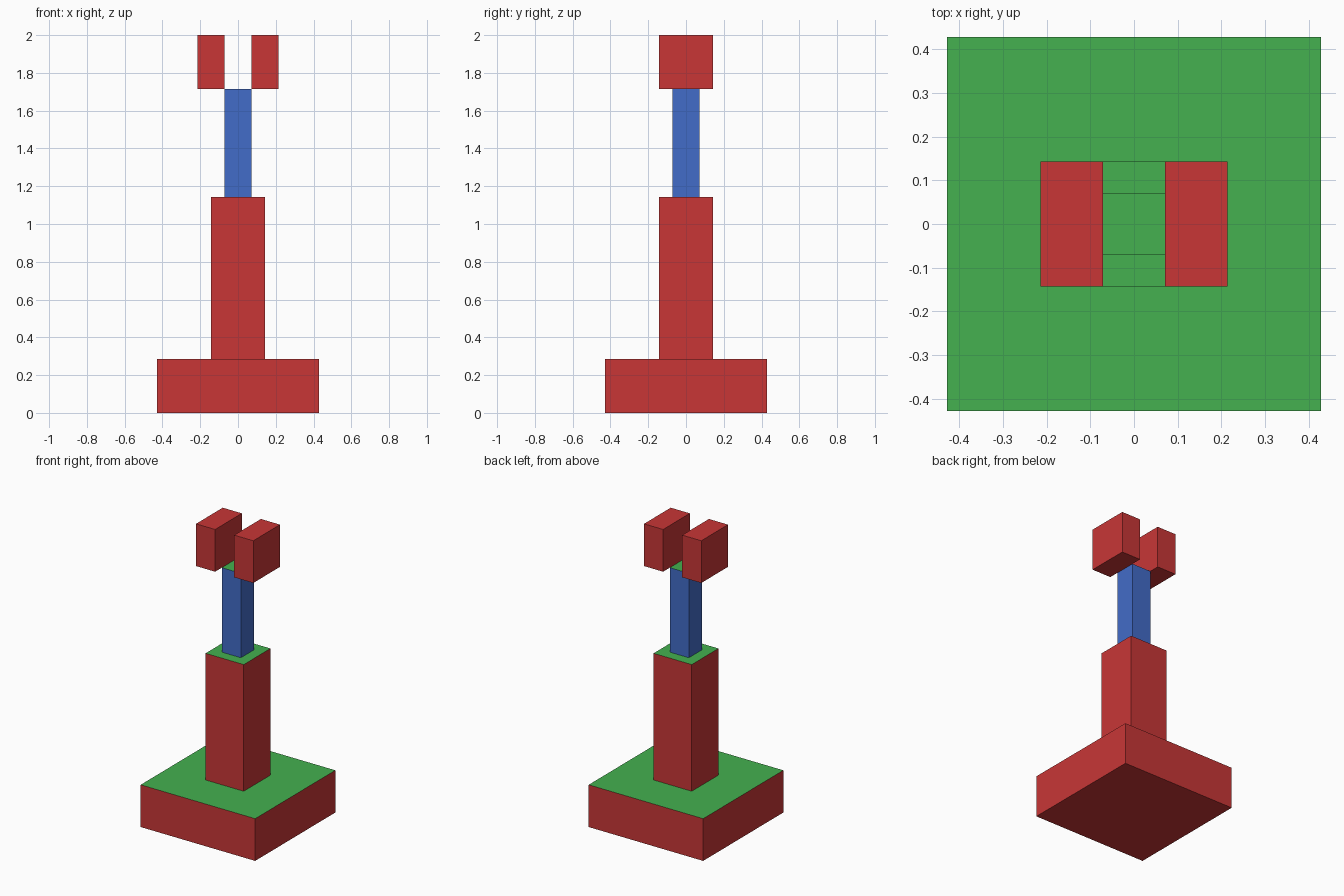
import bpy
import bmesh
from mathutils import Matrix, Vector

default = bpy.data.objects.get("Cube")
if default:
    bpy.data.objects.remove(default, do_unlink=True)

U = 1 / 7  # modelling unit


def material(name, rgb):
    mat = bpy.data.materials.new(name)
    mat.use_nodes = True
    colour = (*rgb, 1)
    mat.diffuse_color = colour
    mat.node_tree.nodes["Principled BSDF"].inputs["Base Color"].default_value = colour
    return mat


red = material("red", (0.58, 0.037, 0.037))
green = material("green", (0.058, 0.44, 0.08))
blue = material("blue", (0.055, 0.15, 0.58))


def block(name, x, width, depth, bottom, top, side, cap):
    """Box sized in units, with its upper face in the cap colour."""
    bm = bmesh.new()
    bmesh.ops.create_cube(bm, size=1)
    size = Vector((width, depth, top - bottom)) * U
    centre = Vector((x, 0, (bottom + top) / 2)) * U
    bm.transform(Matrix.Translation(centre) @ Matrix.Diagonal(size).to_4x4())
    bm.normal_update()
    for face in bm.faces:
        face.material_index = int(face.normal.z > 0.5)
    mesh = bpy.data.meshes.new(name)
    bm.to_mesh(mesh)
    bm.free()
    mesh.materials.append(side)
    mesh.materials.append(cap)
    bpy.context.collection.objects.link(bpy.data.objects.new(name, mesh))


# Stepped tower
block("base", 0, 6, 6, 0, 2, red, green)
block("column", 0, 2, 2, 2, 8, red, green)
block("neck", 0, 1, 1, 8, 12, blue, green)

# Pair of blocks flanking the open top
for side_name, sign in (("left", 1), ("right", -1)):
    block(side_name + "_prong", sign, 1, 2, 12, 14, red, red)
